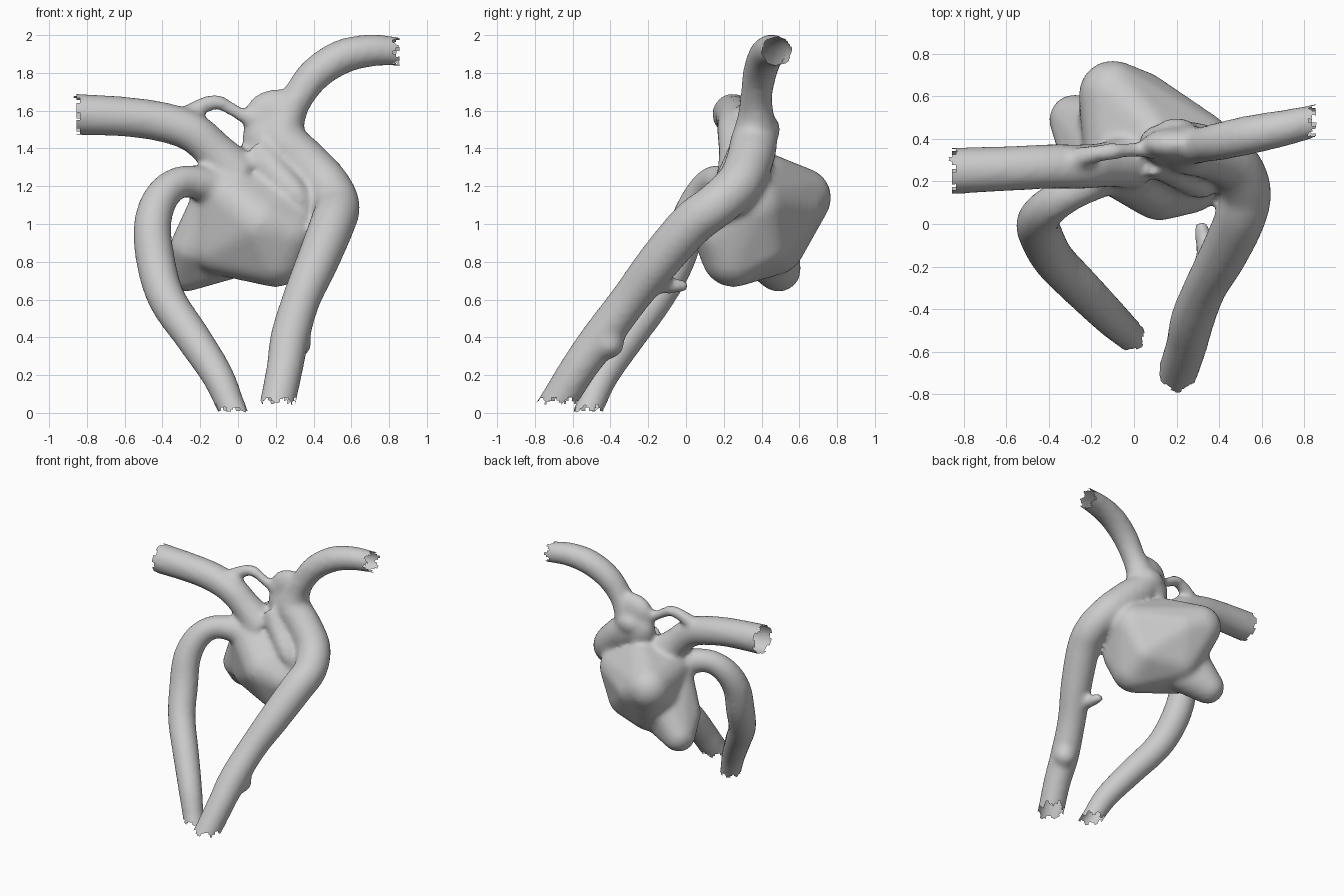
import bpy, bmesh, math
from mathutils import Vector, Matrix

if "Cube" in bpy.data.objects:
    bpy.data.objects.remove(bpy.data.objects["Cube"])

bm = bmesh.new()
ends = []          # open vessel ends: (point, cut direction, radius)


def catmull(a, b, c, d, t):
    return 0.5 * (2*b + (c-a)*t + (2*a-5*b+4*c-d)*t*t + (3*b-a-3*c+d)*t**3)


def tube(rows, start_cut=None, end_cut=None, sides=20, steps=6):
    """Closed tube along a smooth path; rows are (x, y, z, radius)."""
    p = [Vector(r) for r in rows]
    p = [2*p[0]-p[1]] + p + [2*p[-1]-p[-2]]
    pts = [catmull(*p[i:i+4], k/steps) for i in range(len(p)-3) for k in range(steps)]
    pts.append(p[-2])
    # push open ends past the cut so the cap can be trimmed off later
    for cut, i, j in ((start_cut, 0, 1), (end_cut, -1, -2)):
        if cut:
            d = (pts[i].xyz - pts[j].xyz).normalized()
            ends.append((pts[i].xyz, Vector(cut), pts[i].w))
            extra = (pts[i].xyz + d*0.12).to_4d()
            extra.w = pts[i].w
            pts.insert(0, extra) if i == 0 else pts.append(extra)
    rings, u = [], None
    for i, q in enumerate(pts):
        t = (pts[min(i+1, len(pts)-1)].xyz - pts[max(i-1, 0)].xyz).normalized()
        u = t.orthogonal() if u is None else u - t*u.dot(t)
        u.normalize()
        v = t.cross(u)
        ang = [2*math.pi*k/sides for k in range(sides)]
        rings.append([bm.verts.new(q.xyz + (u*math.cos(a) + v*math.sin(a))*q.w) for a in ang])
    for a, b in zip(rings, rings[1:]):
        for k in range(sides):
            n = (k+1) % sides
            bm.faces.new((a[k], a[n], b[n], b[k]))
    bm.faces.new(rings[0][::-1])
    bm.faces.new(rings[-1])


def blob(c, r):
    m = Matrix.Translation(c) @ Matrix.Diagonal((*r, 1))
    bmesh.ops.create_icosphere(bm, subdivisions=3, radius=1, matrix=m)


def hull(balls):
    """Smooth skin stretched around balls (x, y, z, radius)."""
    h = bmesh.new()
    for x, y, z, r in balls:
        bmesh.ops.create_icosphere(h, subdivisions=3, radius=r, matrix=Matrix.Translation((x, y, z)))
    cloud = [v.co.copy() for v in h.verts]
    h.clear()
    res = bmesh.ops.convex_hull(h, input=[h.verts.new(c) for c in cloud])
    drop = {g for g in res["geom_interior"] + res["geom_unused"] if isinstance(g, bmesh.types.BMVert)}
    bmesh.ops.delete(h, geom=list(drop), context='VERTS')
    new = {v: bm.verts.new(v.co) for v in h.verts}
    for f in h.faces:
        bm.faces.new([new[v] for v in f.verts])
    h.free()


# left lower vessel, arching into the sac
tube([(-.035, -.51, .03, .076), (-.11, -.44, .2, .086), (-.24, -.31, .4, .095),
      (-.375, -.17, .6, .1), (-.435, -.06, .8, .104), (-.452, .01, 1.0, .1),
      (-.40, .08, 1.15, .092), (-.29, .15, 1.225, .085), (-.12, .24, 1.2, .1)], start_cut=(0, 0, -1))
# right lower vessel, sweeping up through the junction to the upper right
tube([(.215, -.67, .075, .095), (.25, -.56, .25, .098), (.275, -.45, .4, .104), (.335, -.30, .6, .102),
      (.42, -.145, .8, .113), (.50, .03, 1.0, .12), (.525, .16, 1.1, .12), (.465, .28, 1.21, .125),
      (.35, .335, 1.33, .125), (.24, .36, 1.44, .125), (.255, .37, 1.56, .1), (.315, .372, 1.67, .085),
      (.41, .39, 1.795, .09), (.55, .42, 1.885, .092), (.70, .45, 1.918, .086), (.83, .48, 1.915, .078)],
     start_cut=(0, 0, -1), end_cut=(1, 0, 0))
# widened junction on the right vessel, with small bumps
blob((.2, .375, 1.575), (.165, .08, .14))
blob((.16, .375, 1.45), (.14, .1, .15))
blob((.2, .43, 1.5), (.1, .07, .08))
blob((.305, -.41, .37), (.085, .085, .085))
# upper left vessel
tube([(-.84, .25, 1.58, .11), (-.6, .26, 1.568, .106), (-.4, .27, 1.54, .106), (-.24, .27, 1.485, .106),
      (-.12, .28, 1.38, .108), (.0, .3, 1.25, .14)], start_cut=(-1, 0, 0))
# thin bridging vessel
tube([(-.29, .3, 1.56, .055), (-.2, .325, 1.62, .045), (-.11, .34, 1.645, .041),
      (-.03, .345, 1.605, .036), (.03, .35, 1.575, .04), (.12, .365, 1.55, .07)])
# short spur
tube([(.35, -.25, .69, .05), (.335, -.12, .675, .045), (.325, -.05, .672, .04), (.312, .015, .675, .026)])
# ridge folding from neck down beside the right vessel
tube([(.1, .32, 1.38, .1), (.2, .25, 1.27, .08), (.31, .19, 1.15, .07), (.36, .2, 1.04, .05)])

# sac body
hull([(-.1, .61, 1.14, .16), (.08, .43, 1.245, .13), (.03, .58, 1.08, .14), (.2, .25, .835, .17),
      (.12, .175, 1.0, .16), (.3, .36, 1.1, .17), (-.08, .28, 1.17, .15), (-.1, .33, .88, .15),
      (-.02, .47, .89, .16), (.22, .4, .9, .15), (.27, .18, .95, .13)])
# lower rear lobe of the sac
hull([(-.1, .42, .98, .17), (-.28, .49, .76, .12), (-.25, .36, .88, .11),
      (-.14, .3, 1.12, .11), (0, .4, .86, .14)])

bmesh.ops.recalc_face_normals(bm, faces=bm.faces)
mesh = bpy.data.meshes.new("vessel_with_sac")
bm.to_mesh(mesh)
obj = bpy.data.objects.new("vessel_with_sac", mesh)
bpy.context.collection.objects.link(obj)

# fuse into a single skin and soften the joins
rem = obj.modifiers.new("fuse", 'REMESH')
rem.mode = 'VOXEL'
rem.voxel_size = 0.018
sm = obj.modifiers.new("soften", 'SMOOTH')
sm.factor, sm.iterations = 0.5, 10
dg = bpy.context.evaluated_depsgraph_get()
skin = bpy.data.meshes.new_from_object(obj.evaluated_get(dg))
obj.modifiers.clear()
obj.data = skin

# trim the caps to leave ragged open ends
bm.clear()
bm.from_mesh(skin)
for p, d, r in ends:
    u = d.orthogonal().normalized()
    v = d.cross(u)

    def beyond(c):
        w = c - p
        a = math.atan2(w.dot(v), w.dot(u))
        return w.length < r + .115 and w.dot(d) > .008 + .016*math.sin(7*a)
    doomed = [f for f in bm.faces if beyond(f.calc_center_median())]
    bmesh.ops.delete(bm, geom=doomed, context='FACES')
for f in bm.faces:
    f.smooth = True
bm.to_mesh(skin)
bm.free()
